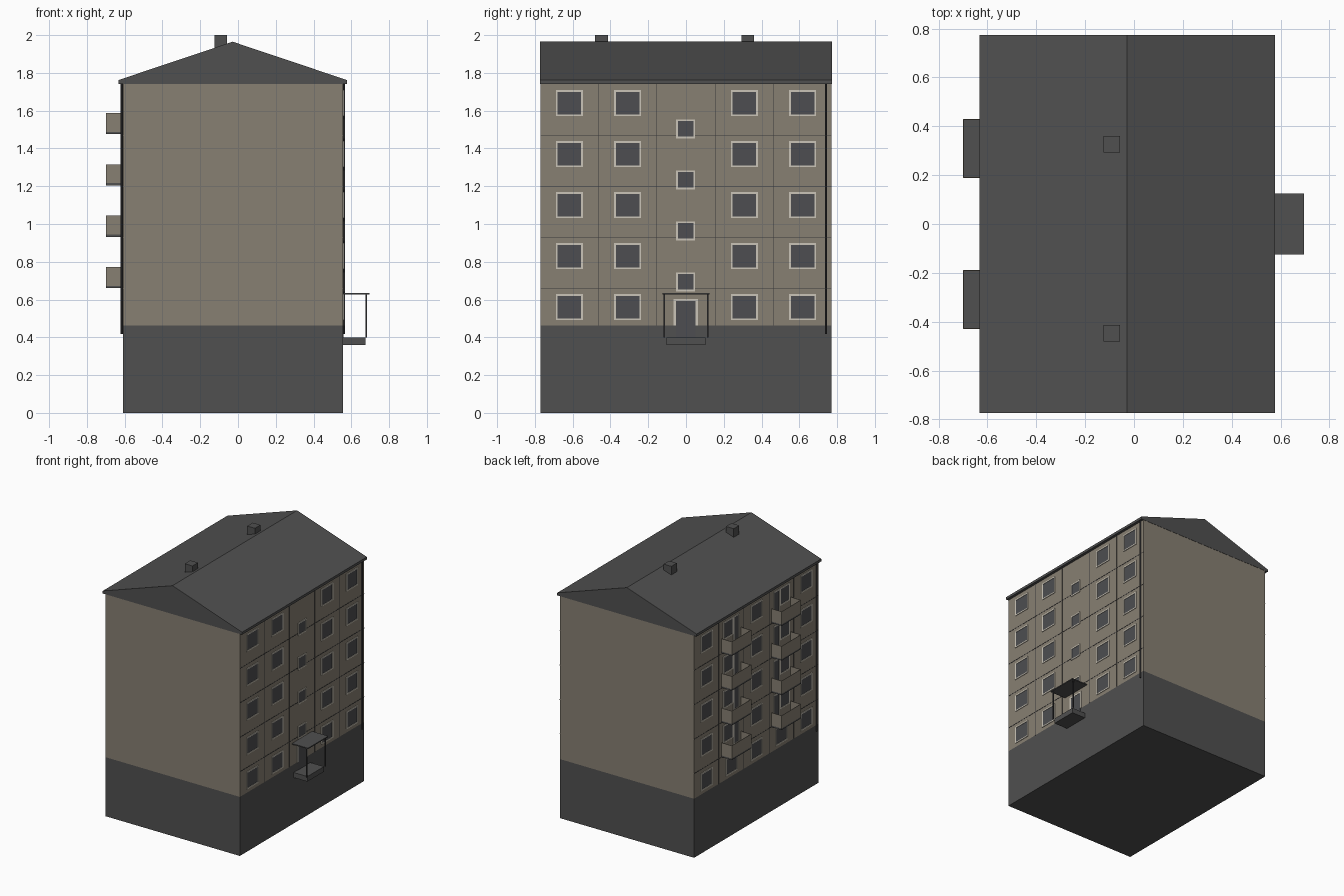
import bpy, bmesh
from mathutils import Matrix, Vector

cube = bpy.data.objects.get("Cube")
if cube:
    bpy.data.objects.remove(cube, do_unlink=True)


def material(name, *rgb):
    m = bpy.data.materials.new(name)
    m.use_nodes = True
    m.diffuse_color = (*rgb, 1)
    bsdf = next(n for n in m.node_tree.nodes if n.type == "BSDF_PRINCIPLED")
    bsdf.inputs["Base Color"].default_value = (*rgb, 1)
    return m


GREY = material("dark grey", 0.08, 0.08, 0.08)
BEIGE = material("beige wall", 0.245, 0.215, 0.17)
GLASS = material("window glass", 0.075, 0.076, 0.082)
FRAME = material("pale frame", 0.60, 0.56, 0.48)
SEAM = material("seam and pipe grey", 0.04, 0.04, 0.043)


def finish(name, bm, mat):
    mesh = bpy.data.meshes.new(name)
    bm.to_mesh(mesh)
    bm.free()
    mesh.materials.append(mat)
    obj = bpy.data.objects.new(name, mesh)
    bpy.context.collection.objects.link(obj)
    return obj


def boxes(name, mat, spans):
    """One object of boxes, each given as two opposite corners."""
    bm = bmesh.new()
    for a, b in spans:
        a, b = Vector(a), Vector(b)
        size = [abs(v) for v in b - a]
        bmesh.ops.create_cube(bm, size=1, matrix=Matrix.Translation((a + b) / 2)
                              @ Matrix.Diagonal((*size, 1)))
    return finish(name, bm, mat)


LEFT, RIGHT, END = -0.61, 0.556, 0.771
BASE, EAVES, STOREY = 0.463, 1.742, 0.27
ROWS = [0.56 + STOREY * i for i in range(5)]

# Main volumes
boxes("plinth", GREY, [((LEFT, -END, 0), (RIGHT, END, BASE))])
boxes("walls", BEIGE, [((LEFT, -END, BASE), (RIGHT, END, EAVES))])

# Gabled roof extruded from its end profile
bm = bmesh.new()
profile = [(-0.633, EAVES), (0.577, EAVES), (0.577, 1.762), (-0.028, 1.965), (-0.633, 1.762)]
gable = bm.faces.new([bm.verts.new((x, -END - 0.002, z)) for x, z in profile])
ext = bmesh.ops.extrude_face_region(bm, geom=[gable])
verts = [g for g in ext["geom"] if isinstance(g, bmesh.types.BMVert)]
bmesh.ops.translate(bm, verts=verts, vec=(0, 2 * END + 0.004, 0))
bmesh.ops.recalc_face_normals(bm, faces=bm.faces)
finish("roof", bm, GREY)
boxes("chimneys", GREY, [((-0.125, y - 0.034, 1.9), (-0.058, y + 0.034, 2.0))
                         for y in (-0.447, 0.327)])


def facade(name, wall, out, openings):
    """Framed openings (y, z, width, height) on a wall facing out (+1 or -1)."""
    panes, frames, t = [], [], 0.009
    for y, z, w, h in openings:
        y0, y1, z0, z1 = y - w / 2, y + w / 2, z - h / 2, z + h / 2
        panes.append(((wall, y0 + t, z0 + t), (wall + out * 0.002, y1 - t, z1 - t)))
        front = wall + out * 0.005
        frames += [((wall, y0, z0), (front, y1, z0 + t)),
                   ((wall, y0, z1 - t), (front, y1, z1)),
                   ((wall, y0, z0 + t), (front, y0 + t, z1 - t)),
                   ((wall, y1 - t, z0 + t), (front, y1, z1 - t))]
    boxes(name + "_panes", GLASS, panes)
    boxes(name + "_frames", FRAME, frames)

    # Panel joints
    front, s = wall + out * 0.0015, 0.002
    seams = [((wall, -END, z - s), (front, END, z + s))
             for z in [0.66 + STOREY * i for i in range(4)]]
    seams += [((wall, y - s, BASE), (front, y + s, EAVES))
              for y in (-0.465, -0.158, 0.158, 0.465)]
    boxes(name + "_panel_joints", SEAM, seams)


# Entrance side: flats, stair windows
flats = [(y, z, 0.143, 0.137) for z in ROWS for y in (-0.618, -0.309, 0.309, 0.618)]
stairs = [(-0.002, 0.693 + STOREY * i, 0.1, 0.1) for i in range(4)]
facade("entrance_side", RIGHT, 1, flats + stairs)

# Balcony side: plain windows plus a window and door behind each balcony
plain = [(y, z, 0.143, 0.137) for z in ROWS for y in (-0.618, 0, 0.618)]
plain += [(y, ROWS[0], 0.143, 0.137) for y in (-0.309, 0.309)]
behind = []
for z in ROWS[1:]:
    for side in (-1, 1):
        behind += [(side * 0.35, z, 0.12, 0.137), (side * 0.25, z - 0.03, 0.075, 0.197)]
facade("balcony_side", LEFT, -1, plain + behind)

# Balconies: floor slab and thin parapet on three sides
slabs, parapets, edge, t = [], [], -0.699, 0.004
for i in range(4):
    z = 0.66 + STOREY * i + 0.002 * i
    top = z + 0.112
    for y in (-0.309, 0.309):
        y0, y1 = y - 0.121, y + 0.121
        slabs.append(((edge, y0, z), (LEFT, y1, z + 0.012)))
        parapets += [((edge, y0, z + 0.012), (edge + t, y1, top)),
                     ((edge + t, y0, z + 0.012), (LEFT, y0 + t, top)),
                     ((edge + t, y1 - t, z + 0.012), (LEFT, y1, top))]
boxes("balcony_slabs", GREY, slabs)
boxes("balcony_parapets", BEIGE, parapets)

# Entrance door, step, canopy and posts
boxes("door_frame", FRAME, [((RIGHT, -0.066, BASE), (RIGHT + 0.005, -0.052, 0.602)),
                            ((RIGHT, 0.05, BASE), (RIGHT + 0.005, 0.064, 0.602)),
                            ((RIGHT, -0.052, 0.592), (RIGHT + 0.005, 0.05, 0.602))])
boxes("door", GLASS, [((RIGHT, -0.052, 0.4), (RIGHT + 0.003, 0.05, 0.592))])
boxes("step", GREY, [((RIGHT, -0.104, 0.36), (0.675, 0.102, 0.4))])
boxes("canopy", GREY, [((RIGHT, -0.125, 0.628), (0.695, 0.125, 0.636))])
boxes("canopy_posts", SEAM, [((0.674, y - 0.004, 0.398), (0.682, y + 0.004, 0.628))
                             for y in (-0.116, 0.114)])

# Drainpipes
for name, x, y in (("right_drainpipe", RIGHT + 0.005, 0.741), ("left_drainpipe", LEFT - 0.005, -0.741)):
    bm = bmesh.new()
    bmesh.ops.create_cone(bm, cap_ends=True, segments=8, radius1=0.006, radius2=0.006,
                          depth=1.325, matrix=Matrix.Translation((x, y, 1.08)))
    finish(name, bm, SEAM)
